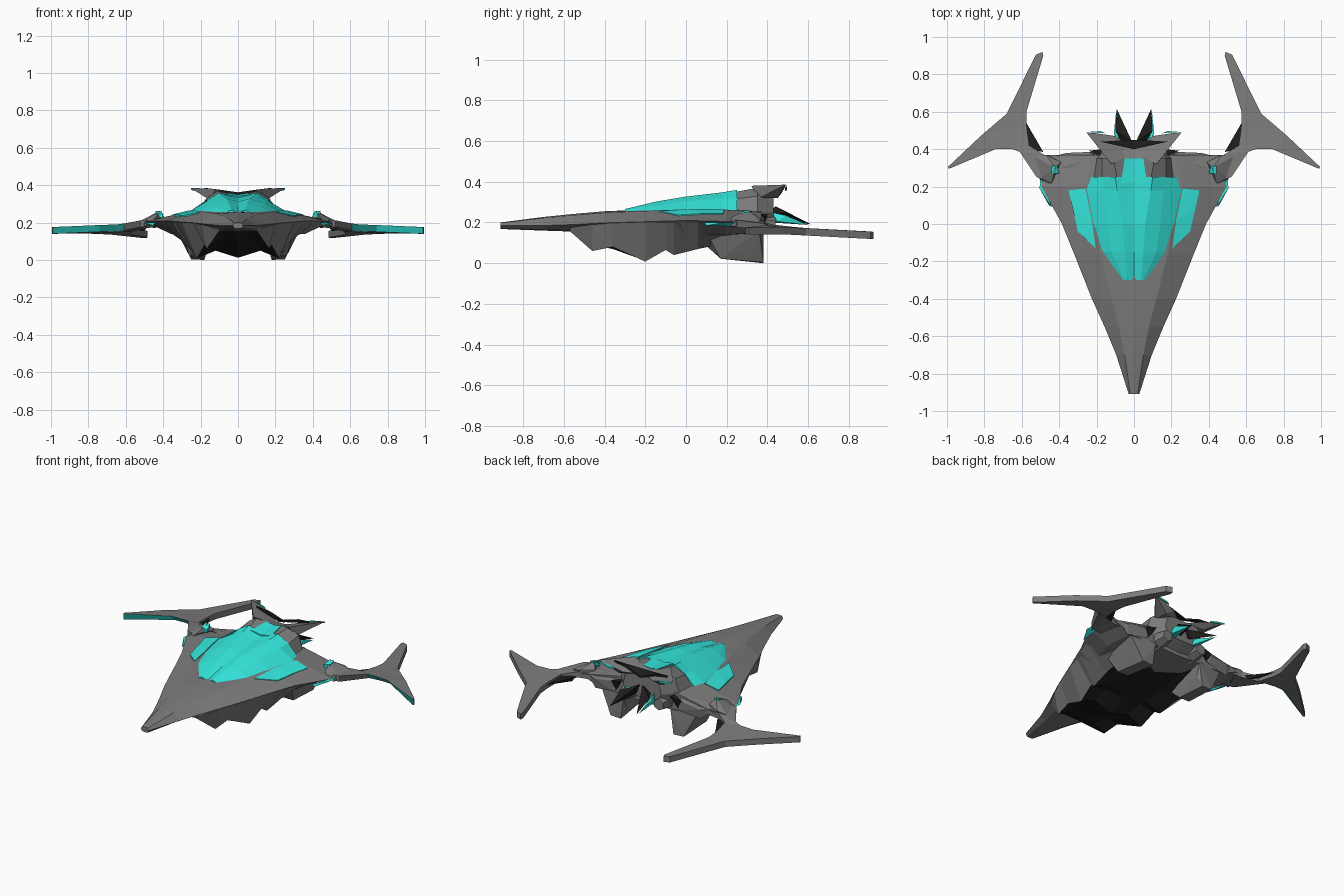
import bpy, bmesh, math
from mathutils import Vector
from mathutils.geometry import tessellate_polygon


def colour(name, rgb):
    m = bpy.data.materials.new(name)
    m.diffuse_color = (*rgb, 1)
    return m


teal = colour("teal", (0.035, 0.82, 0.74))
grey = colour("grey", (0.20, 0.20, 0.20))
dark = colour("dark", (0.012, 0.012, 0.012))


def finish(name, bm, mats, mirror=False):
    bmesh.ops.recalc_face_normals(bm, faces=bm.faces)
    me = bpy.data.meshes.new(name)
    bm.to_mesh(me)
    bm.free()
    ob = bpy.data.objects.new(name, me)
    bpy.context.collection.objects.link(ob)
    for m in mats:
        me.materials.append(m)
    if mirror:
        ob.modifiers.new("mirror", 'MIRROR').use_mirror_merge = False
    return ob


def loft(name, sections, mat, dark_strips=()):
    """Skin symmetric rings; each section is y plus half-profile (x, z), centre top to centre bottom."""
    bm = bmesh.new()
    rings = []
    for y, half in sections:
        pts = half + [(-x, z) for x, z in reversed(half) if x > 0]
        rings.append([bm.verts.new((x, y, z)) for x, z in pts])
    n = len(rings[0])
    for a, b in zip(rings, rings[1:]):
        for i in range(n):
            j = (i + 1) % n
            bm.faces.new((a[i], a[j], b[j], b[i])).material_index = int(i in dark_strips)
    caps = [bm.faces.new(rings[0]), bm.faces.new(rings[-1])]
    bmesh.ops.triangulate(bm, faces=caps)
    return finish(name, bm, [mat, dark])


def chunk(name, pts, mat):
    """Faceted convex lump, mirrored to both sides."""
    bm = bmesh.new()
    for p in pts:
        bm.verts.new(p)
    res = bmesh.ops.convex_hull(bm, input=bm.verts)
    junk = [v for v in res["geom_interior"] if isinstance(v, bmesh.types.BMVert)]
    bmesh.ops.delete(bm, geom=junk, context='VERTS')
    return finish(name, bm, [mat], True)


def plate(name, outline, thick, mat, teal_edges=(), undercut=()):
    """Outline in space, thickened downwards, mirrored; undercut corners are swept back below."""
    bm = bmesh.new()
    upper = [Vector(p) for p in outline]
    lower = [p + Vector((0, .035 if i in undercut else 0, -thick)) for i, p in enumerate(upper)]
    top, low = [[bm.verts.new(p) for p in pts] for pts in (upper, lower)]
    n = len(top)
    for pts, verts in ((upper, top), (lower, low)):
        for tri in tessellate_polygon([[Vector((p.x, p.y, 0)) for p in pts]]):
            bm.faces.new([verts[k] for k in tri])
    for i in range(n):
        j = (i + 1) % n
        bm.faces.new((top[i], top[j], low[j], low[i])).material_index = int(i in teal_edges)
    return finish(name, bm, [mat, teal], True)


# Long arrowhead hull
loft("main_hull", [
    (-0.91, [(0, .20), (.02, .198), (.028, .185), (.02, .17), (0, .168)]),
    (-0.70, [(0, .227), (.05, .222), (.095, .185), (.06, .165), (0, .16)]),
    (-0.55, [(0, .242), (.08, .236), (.157, .19), (.10, .16), (0, .155)]),
    (-0.40, [(0, .255), (.12, .248), (.225, .198), (.16, .15), (0, .14)]),
    (-0.16, [(0, .265), (.18, .258), (.32, .205), (.24, .14), (0, .12)]),
    (0.00, [(0, .275), (.21, .265), (.385, .21), (.30, .135), (0, .11)]),
    (0.20, [(0, .28), (.26, .262), (.495, .205), (.36, .14), (0, .12)]),
    (0.37, [(0, .27), (.22, .25), (.46, .20), (.34, .15), (0, .14)]),
], grey, dark_strips=())

# Belly: twin outer keels in grey with a dark hollow between them
loft("belly", [
    (-0.57, [(0, .17), (.14, .175), (.10, .157), (.05, .157), (0, .157)]),
    (-0.46, [(0, .17), (.195, .19), (.167, .06), (.10, .10), (0, .09)]),
    (-0.36, [(0, .17), (.24, .195), (.18, .08), (.11, .09), (0, .07)]),
    (-0.20, [(0, .17), (.30, .20), (.22, .008), (.12, .05), (0, .012)]),
    (-0.10, [(0, .17), (.335, .20), (.23, .065), (.13, .08), (0, .07)]),
    (-0.06, [(0, .17), (.35, .20), (.24, .04), (.14, .08), (0, .08)]),
    (0.06, [(0, .17), (.40, .20), (.25, .07), (.14, .10), (0, .10)]),
    (0.30, [(0, .17), (.42, .185), (.26, .12), (.14, .14), (0, .14)]),
], grey, dark_strips=(2, 3, 4, 5))

# Rear landing pods below the hull
chunk("rear_pod", [(.19, .17, .022), (.26, .17, .022), (.18, .38, 0), (.25, .38, .004),
                   (.285, .33, .07), (.16, .36, .07), (.30, .10, .15), (.20, .05, .13),
                   (.33, .36, .16), (.16, .38, .15)], grey)

# Teal canopy with a grooved spine, and the grey housing behind it
loft("canopy", [
    (-0.30, [(0, .255), (.035, .266), (.05, .262), (.065, .252), (0, .245)]),
    (-0.15, [(0, .285), (.05, .302), (.12, .28), (.185, .25), (0, .24)]),
    (0.00, [(0, .312), (.06, .327), (.14, .305), (.225, .258), (0, .25)]),
    (0.18, [(0, .328), (.09, .348), (.16, .318), (.26, .258), (0, .25)]),
    (0.25, [(0, .335), (.10, .36), (.17, .32), (.23, .26), (0, .25)]),
], teal)
plate("spine_panel", [(0, .22, .34), (.07, .22, .35), (.05, .35, .358), (0, .35, .35)], .02, teal)
loft("rear_housing", [
    (0.24, [(0, .325), (.09, .35), (.17, .315), (.22, .25), (.16, .18), (0, .18)]),
    (0.35, [(0, .345), (.11, .37), (.17, .33), (.20, .25), (.18, .16), (0, .15)]),
    (0.43, [(0, .33), (.09, .335), (.12, .30), (.13, .25), (.10, .20), (0, .20)]),
], grey)

# Teal shoulder panels lying on the hull
plate("shoulder_panel", [(.205, -.13, .257), (.30, -.04, .237), (.325, .07, .243),
                         (.35, .18, .243), (.26, .19, .266), (.225, .02, .266)], .01, teal)

# Upswept rear fins with a dark notch between them
chunk("rear_fin", [(.04, .36, .352), (.12, .32, .38), (.255, .49, .386), (.20, .485, .372),
                   (.10, .47, .345), (.03, .42, .335), (.15, .36, .32), (.14, .45, .32)], grey)
plate("fin_notch", [(0, .40, .362), (.18, .44, .386), (.10, .445, .376), (0, .45, .34)], .012, dark)
plate("fin_trim", [(.15, .485, .365), (.25, .492, .384), (.18, .497, .368)], .01, teal)

# Tail spikes, dark above with a teal flank
chunk("tail_spike", [(.01, .44, .28), (.03, .45, .22), (.10, .50, .245), (.092, .615, .19),
                     (.04, .40, .24)], dark)
chunk("tail_spike_inlay", [(.08, .42, .25), (.107, .49, .235), (.096, .60, .188),
                           (.06, .42, .20), (.10, .45, .205)], teal)

# Engine blocks and thrusters along the back edge
chunk("engine_block", [(.22, .30, .24), (.40, .30, .225), (.20, .36, .25), (.42, .365, .21),
                       (.24, .385, .22), (.36, .38, .20), (.22, .385, .16), (.36, .37, .14)], grey)
for side, s in (("left", -1), ("right", 1)):
    bpy.ops.mesh.primitive_cone_add(vertices=6, radius1=.055, radius2=.035, depth=.10,
                                    location=(s * .12, .39, .19),
                                    rotation=(-math.pi / 2, 0, 0))
    bpy.context.object.name = side + "_thruster"
    bpy.context.object.data.materials.append(grey)
chunk("engine_recess", [(.18, .36, .24), (.24, .392, .225), (.17, .40, .24), (.21, .38, .17)], dark)

# Wing root: raised ridge, teal underside strip and teal vent
chunk("wing_root_ridge", [(.39, .33, .225), (.42, .30, .262), (.44, .22, .225), (.50, .25, .21),
                          (.53, .36, .205), (.47, .37, .22), (.44, .36, .17), (.50, .22, .18)], grey)
chunk("wing_root_strip", [(.44, .09, .20), (.455, .10, .185), (.505, .19, .20),
                          (.475, .24, .18), (.50, .25, .20)], teal)
plate("wing_root_vent", [(.40, .27, .243), (.44, .27, .252), (.44, .31, .262), (.41, .31, .262)],
      .02, teal)

# Forked wing: outer prong sweeps forward, inner prong sweeps back
plate("forked_wing", [(.42, .22, .215), (.52, .25, .212), (.61, .385, .195), (.65, .40, .19),
                      (.74, .40, .187), (.99, .295, .176), (.995, .305, .176), (.82, .47, .178),
                      (.68, .59, .172), (.525, .905, .155), (.49, .92, .154), (.485, .90, .156),
                      (.575, .60, .172), (.575, .53, .178), (.56, .42, .19), (.48, .37, .208),
                      (.38, .36, .215)], .036, grey, teal_edges=(2, 3, 4), undercut=(2, 3, 4))
# Dark gusset behind the wing arm
chunk("wing_gusset", [(.485, .385, .18), (.575, .54, .165), (.565, .40, .18), (.50, .40, .155)], dark)
